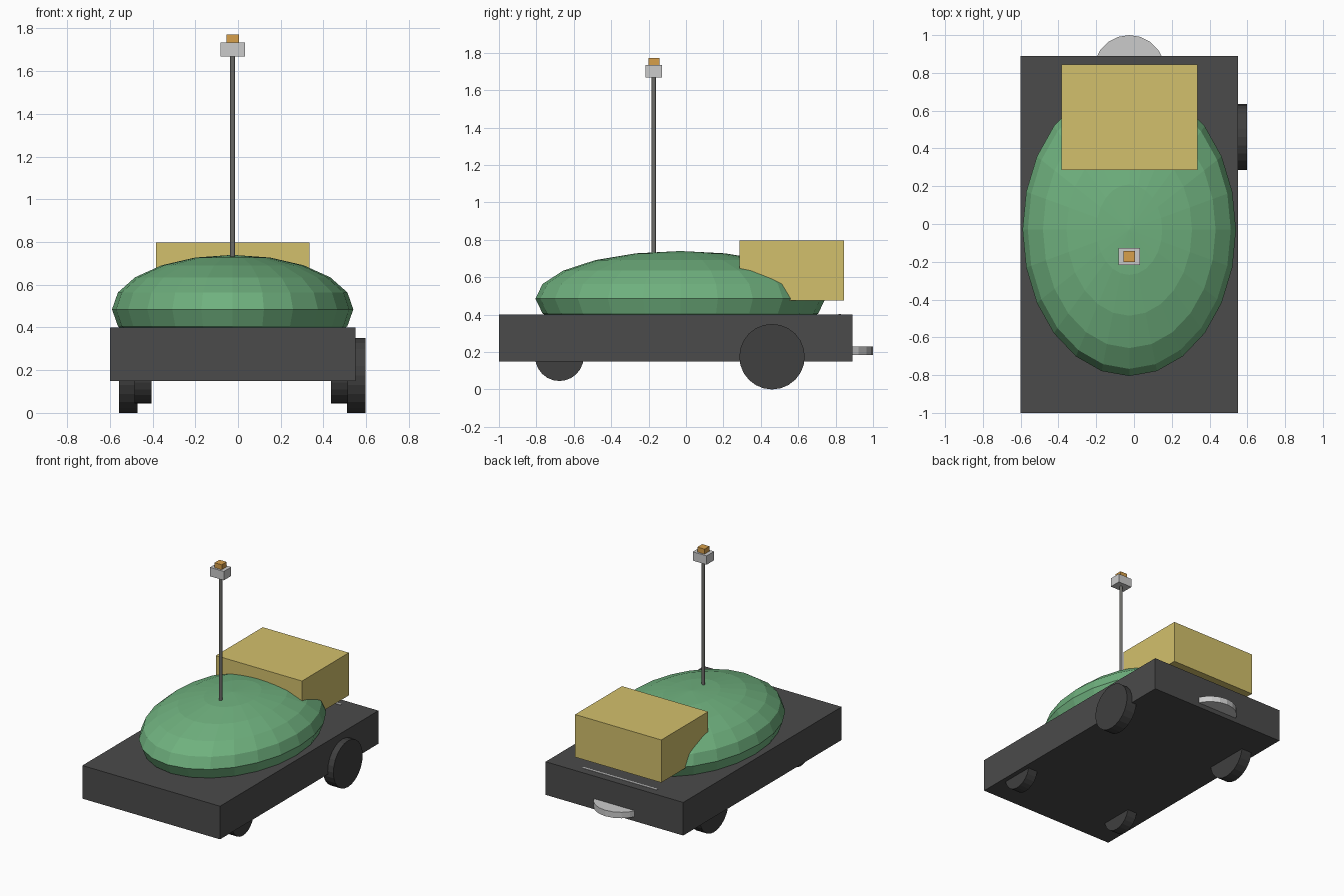
import bpy
from math import pi

if "Cube" in bpy.data.objects:
    bpy.data.objects.remove(bpy.data.objects["Cube"])


def material(name, rgb):
    m = bpy.data.materials.new(name)
    m.diffuse_color = (*rgb, 1)
    m.use_nodes = True
    m.node_tree.nodes["Principled BSDF"].inputs["Base Color"].default_value = m.diffuse_color
    return m


DARK = material("dark", (0.07, 0.07, 0.07))
TYRE = material("tyre", (0.05, 0.05, 0.05))
GREEN = material("green", (0.16, 0.44, 0.21))
SAND = material("sand", (0.65, 0.53, 0.15))
ORANGE = material("orange", (0.68, 0.35, 0.07))
STEEL = material("steel", (0.15, 0.15, 0.14))
CX = -0.025  # body centre line


def finish(name, mat):
    ob = bpy.context.object
    ob.name = name
    bpy.ops.object.transform_apply(location=False, rotation=True, scale=True)
    if mat:
        ob.data.materials.append(mat)
    return ob


def box(name, lo, hi, mat=None):
    mid = [(a + b) / 2 for a, b in zip(lo, hi)]
    bpy.ops.mesh.primitive_cube_add(size=1, location=mid)
    bpy.context.object.scale = [b - a for a, b in zip(lo, hi)]
    return finish(name, mat)


def cylinder(name, loc, radius, depth, sides, mat=None, rot=(0, 0, 0)):
    bpy.ops.mesh.primitive_cylinder_add(vertices=sides, radius=radius, depth=depth,
                                        location=loc, rotation=rot)
    return finish(name, mat)


# Chassis slab
box("chassis", (-0.6, -1.0, 0.15), (0.55, 0.89, 0.40), DARK)

# Faceted dome body
bpy.ops.mesh.primitive_uv_sphere_add(segments=24, ring_count=10, radius=1,
                                     location=(CX, -0.03, 0.485))
bpy.context.object.scale = (0.565, 0.775, 0.255)
finish("dome_body", GREEN)

# Cargo box and the thin rail under it
box("cargo_box", (-0.385, 0.285, 0.475), (0.335, 0.845, 0.797), SAND)
box("deck_rail", (-0.335, 0.815, 0.30), (0.285, 0.83, 0.403))

# Round rear bumper plate
cylinder("rear_bumper", (CX, 0.81, 0.207), 0.19, 0.045, 20)

# Mast with sensor head and lamp
cylinder("mast", (CX, -0.172, 1.16), 0.0115, 1.02, 12, STEEL)
box("mast_head", (CX - 0.058, -0.216, 1.668), (CX + 0.058, -0.128, 1.735))
box("lamp", (CX - 0.03, -0.201, 1.735), (CX + 0.03, -0.143, 1.772), ORANGE)

# Wheels: large at the rear, small at the front
for name, x, y, r, w in (("rear_wheel_right", 0.5535, 0.46, 0.175, 0.087),
                         ("rear_wheel_left", -0.5135, 0.46, 0.175, 0.087),
                         ("front_wheel_right", 0.475, -0.677, 0.13, 0.08),
                         ("front_wheel_left", -0.445, -0.677, 0.13, 0.08)):
    cylinder(name, (x, y, 0.175), r, w, 24, TYRE, (0, pi / 2, 0))
